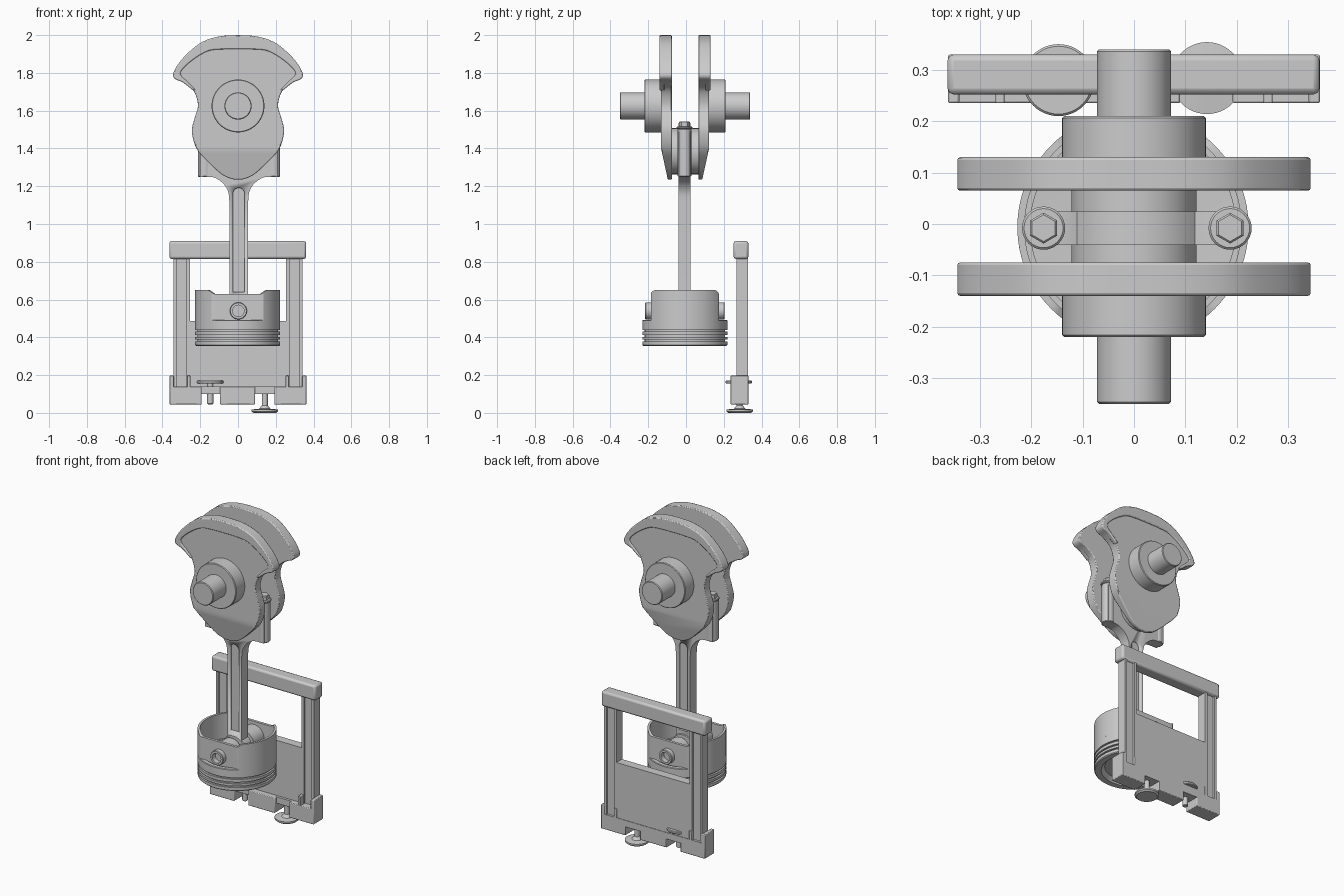
import bpy, bmesh, math
from mathutils import Matrix, Vector

if "Cube" in bpy.data.objects:
    bpy.data.objects.remove(bpy.data.objects["Cube"])

CY = -0.006          # y centre of the piston / crank group
MAIN_Z, PIN_Z, WRIST_Z = 1.625, 1.385, 0.54


def finish(bm, name, bevel=0.0, angle=30):
    bmesh.ops.recalc_face_normals(bm, faces=bm.faces)
    me = bpy.data.meshes.new(name)
    bm.to_mesh(me)
    bm.free()
    ob = bpy.data.objects.new(name, me)
    bpy.context.collection.objects.link(ob)
    bpy.ops.object.select_all(action='DESELECT')
    ob.select_set(True)
    bpy.context.view_layer.objects.active = ob
    bpy.ops.object.shade_smooth_by_angle(angle=math.radians(angle))
    if bevel:
        m = ob.modifiers.new("edge", 'BEVEL')
        m.width, m.segments, m.limit_method = bevel, 2, 'ANGLE'
        m.angle_limit = math.radians(45)
    return ob


def prism_bm(pts, y0, y1):
    bm = bmesh.new()
    a = [bm.verts.new((x, y0, z)) for x, z in pts]
    b = [bm.verts.new((x, y1, z)) for x, z in pts]
    bm.faces.new(a)
    bm.faces.new(b[::-1])
    for i in range(len(a)):
        j = (i + 1) % len(a)
        bm.faces.new((a[i], b[i], b[j], a[j]))
    bmesh.ops.recalc_face_normals(bm, faces=bm.faces)
    return bm


def prism(name, pts, y0, y1, bevel=0.0):
    return finish(prism_bm(pts, y0, y1), name, bevel)


def box(name, x0, x1, y0, y1, z0, z1, bevel=0.0):
    return prism(name, [(x0, z0), (x1, z0), (x1, z1), (x0, z1)], y0, y1, bevel)


def lathe(name, prof, at=(0, 0, 0), axis='Z', steps=64):
    bm = bmesh.new()
    vs = [bm.verts.new((r, 0, t)) for r, t in prof]
    es = [bm.edges.new(p) for p in zip(vs, vs[1:])]
    if prof[0][0] > 0:
        es.append(bm.edges.new((vs[-1], vs[0])))
    bmesh.ops.spin(bm, geom=vs + es, cent=(0, 0, 0), axis=(0, 0, 1),
                   angle=2 * math.pi, steps=steps)
    bmesh.ops.remove_doubles(bm, verts=bm.verts, dist=1e-5)
    rot = Matrix.Rotation(-math.pi / 2, 4, 'X') if axis == 'Y' else Matrix()
    bmesh.ops.transform(bm, matrix=Matrix.Translation(at) @ rot, verts=bm.verts)
    return finish(bm, name)


def rod_cyl(name, r, t0, t1, at=(0, 0, 0), axis='Z', c=0.004, steps=64):
    return lathe(name, [(0, t0), (r - c, t0), (r, t0 + c), (r, t1 - c), (r - c, t1), (0, t1)],
                 at, axis, steps)


def smooth(pts, n=5):
    """Catmull-Rom through an open point list."""
    p = [Vector(q) for q in pts]
    p = [p[0]] + p + [p[-1]]
    out = []
    for a, b, c, d in zip(p, p[1:], p[2:], p[3:]):
        for k in range(n):
            t = k / n
            out.append(tuple(0.5 * (2 * b + (c - a) * t + (2 * a - 5 * b + 4 * c - d) * t * t
                                    + (3 * b - a - 3 * c + d) * t ** 3)))
    return out + [tuple(p[-1])]


def mirror(half):
    """Close a right-hand half outline (both ends on x = 0)."""
    return half + [(-x, z) for x, z in half[-2:0:-1]]


# Crank webs with tapered lower face and raised counterweight rim
web = mirror(smooth([(0, 2.0), (0.1, 1.993), (0.2, 1.958), (0.29, 1.88), (0.338, 1.81), (0.338, 1.772),
                     (0.29, 1.748), (0.235, 1.705), (0.212, 1.63), (0.23, 1.56), (0.244, 1.49),
                     (0.22, 1.4), (0.16, 1.33), (0.085, 1.262), (0.03, 1.238), (0, 1.236)]))
rim_out = smooth([(0, 2.0), (0.1, 1.993), (0.2, 1.958), (0.29, 1.88), (0.338, 1.81), (0.338, 1.772),
                  (0.29, 1.748), (0.235, 1.705)])
rim_in = smooth([(0.225, 1.71), (0.265, 1.752), (0.3, 1.785), (0.297, 1.815), (0.24, 1.868),
                 (0.16, 1.915), (0.08, 1.925), (0, 1.926)])
rim = rim_out + rim_in + [(-x, z) for x, z in rim_in[-2::-1]] + [(-x, z) for x, z in rim_out[:0:-1]]
for side, s, yi, yo in (("front", -1, -0.075, -0.14), ("back", 1, 0.065, 0.13)):
    face = yo - s * 0.008
    bm = prism_bm(web, min(yi, face), max(yi, face))
    cut = bmesh.ops.bisect_plane(bm, geom=bm.verts[:] + bm.edges[:] + bm.faces[:],
                                 plane_co=(0, face, 1.4), plane_no=(0, 0.165 * s, -0.036),
                                 clear_outer=True)
    bmesh.ops.holes_fill(bm, edges=[e for e in bm.edges if e.is_boundary], sides=0)
    finish(bm, f"{side}_crank_web", 0.005)
    base = face - s * 0.02
    prism(f"{side}_counterweight_rim", rim, min(base, yo), max(base, yo), 0.006)

# Crank journals and pin
rod_cyl("front_shaft", 0.072, -0.35, -0.2, (0, 0, MAIN_Z), 'Y')
rod_cyl("back_shaft", 0.072, 0.2, 0.34, (0, 0, MAIN_Z), 'Y')
rod_cyl("front_collar", 0.14, -0.22, -0.12, (0, 0, MAIN_Z), 'Y')
rod_cyl("back_collar", 0.14, 0.11, 0.21, (0, 0, MAIN_Z), 'Y')
rod_cyl("crank_pin", 0.122, -0.08, 0.07, (0, 0, PIN_Z), 'Y')

# Connecting rod with an I-beam channel on both faces
cap = [(0.15 * math.sin(a), PIN_Z + 0.15 * math.cos(a))
       for a in [math.radians(d) for d in range(50, -1, -10)]]
half = [(0, 0.5), (0.05, 0.5)] + smooth([(0.05, 1.12), (0.056, 1.17), (0.08, 1.212), (0.12, 1.242),
        (0.15, 1.25)]) + [(0.205, 1.25), (0.205, 1.49), (0.14, 1.49)] + cap
rod = prism("connecting_rod", [(x + 0.004, z) for x, z in mirror(half)], -0.041, 0.024)
slot = [(0.004 + 0.031 * math.cos(a), 1.16 + 0.031 * math.sin(a))
        for a in [math.pi * k / 12 for k in range(13)]] + [(-0.027, 0.64), (0.035, 0.64)]
for y0, y1 in ((-0.08, -0.026), (0.009, 0.06)):
    cutter = prism("channel_cutter", slot, y0, y1)
    cutter.hide_render = True
    m = rod.modifiers.new("channel", 'BOOLEAN')
    m.object, m.operation, m.solver = cutter, 'DIFFERENCE', 'EXACT'
    bpy.context.view_layer.objects.active = rod
    bpy.ops.object.modifier_apply(modifier=m.name)
    bpy.data.objects.remove(cutter)
rod_cyl("rod_small_end", 0.078, -0.045, 0.028, (0.002, 0, WRIST_Z), 'Y')

# Rod bolts
for side, x in (("left", -0.176), ("right", 0.187)):
    rod_cyl(f"{side}_bolt_boss", 0.036, 1.25, 1.505, (x, -0.008, 0), steps=32)
    rod_cyl(f"{side}_bolt_washer", 0.042, 1.503, 1.517, (x, -0.008, 0), steps=32)
    hexa = rod_cyl(f"{side}_bolt_head", 0.03, 1.51, 1.543, (0, 0, 0), steps=6)
    hexa.rotation_euler.z = math.pi / 6
    hexa.location = (x, -0.008, 0)

# Piston head with ring grooves and dished crown
R = 0.225
head = [(0, 0.38), (0.165, 0.38), (0.185, 0.355), (R - 0.005, 0.355), (R, 0.36)]
for g in (0.378, 0.402, 0.43):
    head += [(R, g), (R - 0.012, g), (R - 0.012, g + 0.01), (R, g + 0.01)]
head += [(R, 0.488), (R - 0.003, 0.492), (0.2, 0.492), (0.2, 0.43), (0, 0.42)]
lathe("piston_head", head, (-0.002, CY, 0), steps=72)

# Piston skirt: round sides, flat lower walls at front and back
bm = bmesh.new()
N, rings = 96, []
for r, lim, top in ((R, 0.18, 0), (R, 0.18, 1), (R - 0.014, 0.163, 1), (R - 0.014, 0.163, 0)):
    ring = []
    for k in range(N):
        a = 2 * math.pi * k / N
        x, y = r * math.cos(a), r * math.sin(a)
        z = 0.48 if not top else 0.65 - 0.02 * min(1, max(0, (abs(R * math.sin(a)) - 0.165) / 0.02))
        ring.append(bm.verts.new((x - 0.002, CY + max(-lim, min(lim, y)), z)))
    rings.append(ring)
for i in range(4):
    p, q = rings[i], rings[(i + 1) % 4]
    for k in range(N):
        bm.faces.new((p[k], p[(k + 1) % N], q[(k + 1) % N], q[k]))
finish(bm, "piston_skirt")

# Wrist pin tube and its bosses
lathe("wrist_pin", [(0.03, -0.211), (0.042, -0.211), (0.045, -0.207), (0.045, 0.207), (0.042, 0.211),
                    (0.03, 0.211)], (0.002, CY, WRIST_Z), 'Y', 48)
for side, t0, t1 in (("front", -0.175, -0.06), ("back", 0.06, 0.175)):
    lathe(f"{side}_pin_boss", [(0.044, t0), (0.07, t0), (0.07, t1), (0.044, t1)],
          (0.002, CY, WRIST_Z), 'Y', 48)

# Holder frame: top bar, panel, grooved posts, footed base
box("frame_top_bar", -0.363, 0.361, 0.252, 0.33, 0.815, 0.91, 0.012)
box("frame_panel", -0.262, 0.262, 0.272, 0.327, 0.1, 0.487)
box("frame_base_bar", -0.35, 0.35, 0.256, 0.33, 0.1, 0.14)
box("base_middle_foot", -0.095, 0.09, 0.235, 0.33, 0.045, 0.14, 0.004)
for side, s in (("left", -1), ("right", 1)):
    def part(name, a, b, *rest):
        box(f"{side}_{name}", min(s * a, s * b), max(s * a, s * b), *rest)
    part("post", 0.27, 0.342, 0.28, 0.315, 0.13, 0.83)
    part("post_inner_rail", 0.255, 0.272, 0.268, 0.327, 0.13, 0.83)
    part("post_outer_rail", 0.326, 0.342, 0.268, 0.327, 0.13, 0.83)
    part("base_foot", 0.192, 0.362, 0.235, 0.33, 0.045, 0.14, 0.004)
    part("base_outer_lip", 0.34, 0.362, 0.235, 0.33, 0.05, 0.197, 0.004)
    part("base_inner_lip", 0.252, 0.27, 0.235, 0.33, 0.1, 0.197, 0.003)

# Valves through the base: one raised, one seated at the ground
rod_cyl("raised_valve_disc", 0.07, 0.155, 0.172, (-0.147, 0.28, 0), steps=48)
rod_cyl("raised_valve_stem", 0.016, 0.045, 0.16, (-0.147, 0.28, 0), steps=24)
lathe("lower_valve_disc", [(0, 0), (0.06, 0), (0.07, 0.008), (0.07, 0.018), (0.03, 0.022),
                           (0.016, 0.04), (0, 0.04)], (0.142, 0.284, 0), steps=48)
rod_cyl("lower_valve_stem", 0.016, 0.02, 0.14, (0.142, 0.284, 0), steps=24)
